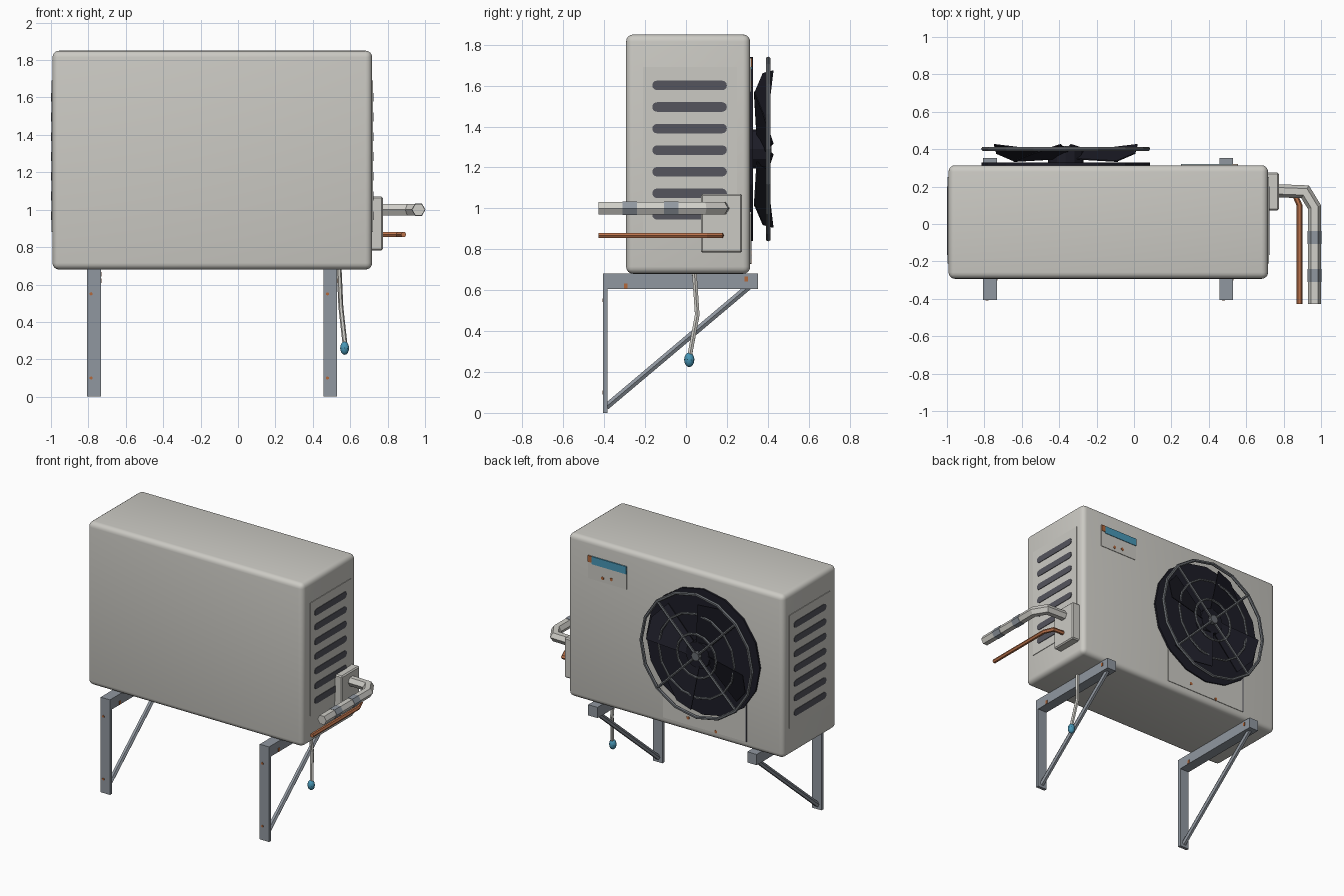
import bpy, bmesh, math
from mathutils import Vector, Matrix

if "Cube" in bpy.data.objects:
    bpy.data.objects.remove(bpy.data.objects["Cube"])


def mat(name, r, g, b):
    m = bpy.data.materials.new(name)
    m.diffuse_color = (r, g, b, 1)
    m.use_nodes = True
    m.node_tree.nodes["Principled BSDF"].inputs["Base Color"].default_value = m.diffuse_color
    return m


SHELL = mat("warm_grey_shell", 0.60, 0.59, 0.55)
WRAP = mat("pale_wrap", 0.63, 0.62, 0.58)
STEEL = mat("blue_grey_steel", 0.28, 0.31, 0.35)
WIRE = mat("dark_wire", 0.14, 0.15, 0.165)
SLOT = mat("slot_grey", 0.09, 0.09, 0.11)
BLACK = mat("near_black", 0.012, 0.012, 0.02)
COPPER = mat("copper", 0.50, 0.17, 0.07)
RUST = mat("rust", 0.45, 0.14, 0.045)
BLUE = mat("blue", 0.065, 0.31, 0.47)


def finish(name, bm, material, smooth=False):
    bmesh.ops.recalc_face_normals(bm, faces=bm.faces)
    me = bpy.data.meshes.new(name)
    bm.to_mesh(me)
    bm.free()
    ob = bpy.data.objects.new(name, me)
    bpy.context.collection.objects.link(ob)
    me.materials.append(material)
    if smooth:
        for o in bpy.context.selected_objects:
            o.select_set(False)
        ob.select_set(True)
        bpy.context.view_layer.objects.active = ob
        bpy.ops.object.shade_smooth_by_angle(angle=math.radians(35))
    return ob


def box(name, x, y, z, material, bevel=0, seg=1):
    bm = bmesh.new()
    bmesh.ops.create_cube(bm, size=1)
    for v in bm.verts:
        v.co = Vector([(a + b) / 2 + c * (b - a) for (a, b), c in zip((x, y, z), v.co)])
    if bevel:
        bmesh.ops.bevel(bm, geom=bm.edges[:], offset=bevel, segments=seg,
                        profile=0.5, affect='EDGES')
    return finish(name, bm, material, smooth=seg > 1)


def tube(name, pts, r, material, sides=6):
    """Swept tube with capped ends and mitred bends."""
    bm = bmesh.new()
    pts = [Vector(p) for p in pts]
    rings = []
    for i, p in enumerate(pts):
        a = (p - pts[i - 1]).normalized() if i else None
        b = (pts[i + 1] - p).normalized() if i < len(pts) - 1 else None
        t = ((a or b) + (b or a)).normalized()
        up = Vector((0, 0, 1)) if abs(t.z) < 0.8 else Vector((0, 1, 0))
        s = t.cross(up).normalized()
        u = s.cross(t)
        k = 1 / max(0.6, t.dot(a or b))
        rings.append([bm.verts.new(p + s * r * k * math.cos(w) + u * r * math.sin(w))
                      for w in (math.tau * j / sides for j in range(sides))])
    for q, w in zip(rings, rings[1:]):
        for j in range(sides):
            n = (j + 1) % sides
            bm.faces.new((q[j], q[n], w[n], w[j]))
    bm.faces.new(rings[0])
    bm.faces.new(rings[-1])
    return finish(name, bm, material)


def disc(name, x, z, r, y0, y1, material, sides=16):
    bm = bmesh.new()
    m = Matrix.Translation((x, (y0 + y1) / 2, z)) @ Matrix.Rotation(math.pi / 2, 4, 'X')
    bmesh.ops.create_cone(bm, cap_ends=True, segments=sides, radius1=r, radius2=r,
                          depth=y1 - y0, matrix=m)
    return finish(name, bm, material)


def ring(name, x, y, z, r, t, material, n=16, k=6):
    bm = bmesh.new()
    vs = [[bm.verts.new((x + (r + t * math.cos(b)) * math.cos(a), y + t * math.sin(b),
                         z + (r + t * math.cos(b)) * math.sin(a)))
           for b in (math.tau * j / k for j in range(k))]
          for a in (math.tau * i / n for i in range(n))]
    for i in range(n):
        for j in range(k):
            p, q, l = vs[i], vs[(i + 1) % n], (j + 1) % k
            bm.faces.new((p[j], p[l], q[l], q[j]))
    return finish(name, bm, material)


def slot(name, x0, x1, y0, y1, z, h, material):
    """Round-ended strip lying on a side panel."""
    bm = bmesh.new()
    r = h / 2
    pts = []
    for c, start in ((y1 - r, -90), (y0 + r, 90)):
        for i in range(7):
            a = math.radians(start + i * 30)
            pts.append((x0, c + r * math.cos(a), z + r * math.sin(a)))
    f = bm.faces.new([bm.verts.new(p) for p in pts])
    ext = bmesh.ops.extrude_face_region(bm, geom=[f])
    bmesh.ops.translate(bm, vec=(x1 - x0, 0, 0),
                        verts=[g for g in ext['geom'] if isinstance(g, bmesh.types.BMVert)])
    return finish(name, bm, material)


# Casing
L, R, F, B = -0.992, 0.717, -0.293, 0.314
box("casing", (L, R), (F, B), (0.68, 1.85), SHELL, 0.035, 4)

# Louvred side panels
for side, x, s in (("right", R, 1), ("left", L, -1)):
    box(side + "_side_panel", sorted((x - s * 0.01, x + s * 0.004)), (-0.21, 0.25),
        (0.88, 1.69), SHELL)
    for i in range(7):
        slot(f"{side}_louvre_{i}", x, x + s * 0.008, -0.165, 0.20,
             0.968 + 0.1055 * i, 0.047, SLOT)

# Label and access panel on the fan side
box("label_plate", (0.25, 0.555), (B - 0.01, B + 0.004), (1.57, 1.735), SHELL)
box("label_stripe", (0.25, 0.525), (B - 0.01, B + 0.008), (1.68, 1.735), BLUE)
box("label_stripe_rust", (0.525, 0.555), (B - 0.01, B + 0.008), (1.69, 1.735), RUST)
box("access_panel", (-0.70, -0.04), (B - 0.01, B + 0.004), (0.73, 1.0), SHELL)
box("access_panel_seam", (-0.704, -0.698), (B - 0.01, B + 0.006), (0.73, 1.0), SLOT)
for i, (x, z) in enumerate(((-0.24, 0.78), (-0.46, 0.74), (0.44, 1.60), (0.37, 1.61))):
    disc(f"rust_spot_{i}", x, z, 0.012, B - 0.01, B + 0.007, RUST, 6)

# Fan
FX, FZ = -0.365, 1.29
disc("fan_backing", FX, FZ, 0.45, B - 0.01, B + 0.014, BLACK)
disc("fan_hub", FX, FZ, 0.095, B, 0.39, BLACK, 12)


def polar(r, deg, y):
    a = math.radians(deg)
    return Vector((FX + r * math.cos(a), y, FZ + r * math.sin(a)))


for i in range(4):
    o = 90 * i
    bm = bmesh.new()
    outline = [polar(0.08, o + 50, 0.345), polar(0.39, o + 46, 0.332),
               polar(0.41, o + 25, 0.375), polar(0.385, o + 4, 0.422),
               polar(0.08, o - 10, 0.385)]
    lo = [bm.verts.new(p) for p in outline]
    hi = [bm.verts.new(p + Vector((0, 0.006, 0))) for p in outline]
    bm.faces.new(lo)
    bm.faces.new(hi)
    for j in range(5):
        n = (j + 1) % 5
        bm.faces.new((lo[j], lo[n], hi[n], hi[j]))
    finish(f"fan_blade_{i}", bm, BLACK)

# Wire guard
for i, (r, t) in enumerate(((0.44, 0.012), (0.30, 0.009), (0.155, 0.009))):
    ring(f"guard_ring_{i}", FX, 0.402, FZ, r, t, WIRE)
for i in range(2):
    tube(f"guard_spoke_{i}", [polar(0.44, 45 + 90 * i, 0.402), polar(0.44, 225 + 90 * i, 0.402)],
         0.01, WIRE)
disc("guard_boss", FX, FZ, 0.032, 0.385, 0.418, WIRE, 8)

# Wall brackets
for side, x in (("left", -0.77), ("right", 0.493)):
    w = (x - 0.037, x + 0.037)
    box(side + "_bracket_post", w, (-0.405, -0.383), (0, 0.68), STEEL)
    box(side + "_bracket_arm", w, (-0.405, 0.352), (0.605, 0.682), STEEL)
    tube(side + "_bracket_brace", [(x, -0.39, 0.03), (x, 0.31, 0.62)], 0.018, STEEL)
    for i, z in enumerate((0.10, 0.55)):
        disc(f"{side}_post_rust_{i}", x - 0.015, z, 0.009, -0.408, -0.40, RUST, 6)
    for i, (y, z) in enumerate(((-0.295, 0.62), (0.295, 0.655))):
        box(f"{side}_arm_rust_{i}", (x, x + 0.04), (y - 0.008, y + 0.008),
            (z - 0.013, z + 0.013), RUST)

# Valve box and pipes
box("valve_box", (R - 0.01, 0.775), (0.073, 0.275), (0.783, 1.07), SHELL, 0.008)
tube("insulated_pipe", [(0.76, 0.178, 1.0), (0.915, 0.172, 1.0), (0.965, 0.09, 1.0),
                        (0.965, -0.427, 1.0)], 0.035, WRAP)
for i, y in enumerate((-0.275, -0.072)):
    tube(f"pipe_band_{i}", [(0.965, y - 0.035, 1.0), (0.965, y + 0.035, 1.0)], 0.0375, STEEL)
tube("copper_pipe", [(0.76, 0.172, 0.867), (0.855, 0.168, 0.867), (0.885, 0.10, 0.867),
                     (0.885, -0.427, 0.867)], 0.015, COPPER)

# Drain hose and water drop
tube("drain_hose", [(0.54, 0.04, 0.70), (0.55, 0.055, 0.48), (0.572, 0.018, 0.28)], 0.013, WRAP)
bm = bmesh.new()
bmesh.ops.create_uvsphere(bm, u_segments=10, v_segments=8, radius=1,
                          matrix=Matrix.Translation((0.57, 0.016, 0.26))
                          @ Matrix.Diagonal((0.025, 0.025, 0.036, 1)))
finish("water_drop", bm, BLUE, smooth=True)
